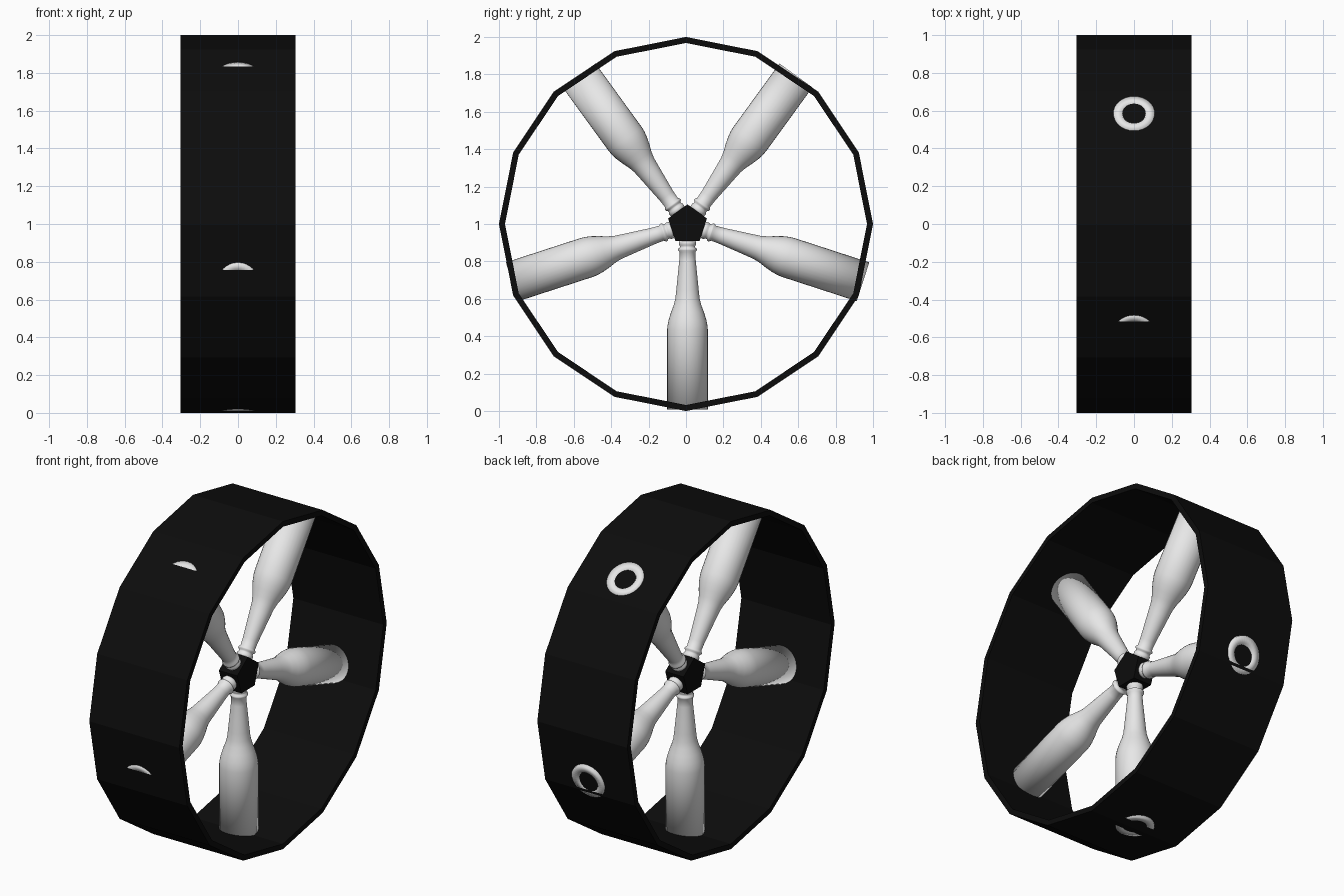
import bpy, bmesh, math
from mathutils import Matrix, Vector

if "Cube" in bpy.data.objects:
    bpy.data.objects.remove(bpy.data.objects["Cube"])

def material(name, v):
    m = bpy.data.materials.new(name)
    m.diffuse_color = (v, v, v, 1)
    m.use_nodes = True
    m.node_tree.nodes["Principled BSDF"].inputs["Base Color"].default_value = m.diffuse_color
    return m

BLACK = material("black", 0.0038)
WHITE = material("pale_grey", 0.8)
HUB = Vector((0, 0.008, 0.996))

def finish(name, bm, mat, smooth=False):
    bmesh.ops.recalc_face_normals(bm, faces=bm.faces)
    for f in bm.faces:
        f.smooth = smooth
    me = bpy.data.meshes.new(name)
    bm.to_mesh(me)
    bm.free()
    me.materials.append(mat)
    ob = bpy.data.objects.new(name, me)
    bpy.context.collection.objects.link(ob)
    return ob

# Rim: 16-sided flat-faced band, width along x
def rim(n=16, r_out=1.0, r_in=0.968, half=0.304):
    bm = bmesh.new()
    section = [(r_out, -half), (r_out, half), (r_in, half), (r_in, -half)]
    loops = []
    for i in range(n):
        a = 2 * math.pi * i / n
        loops.append([bm.verts.new((x, r * math.sin(a), 1 + r * math.cos(a))) for r, x in section])
    for i in range(n):
        a, b = loops[i], loops[(i + 1) % n]
        for j in range(4):
            k = (j + 1) % 4
            bm.faces.new((a[j], a[k], b[k], b[j]))
    finish("wheel_rim", bm, BLACK)

# Hub: five-sided prism, one face per spoke
def hub(r=0.109, half=0.062):
    bm = bmesh.new()
    ends = [[bm.verts.new(HUB + Vector((x, r * math.sin(i * math.tau / 5), r * math.cos(i * math.tau / 5))))
             for i in range(5)] for x in (-half, half)]
    for e in ends:
        bm.faces.new(e)
    for i in range(5):
        j = (i + 1) % 5
        bm.faces.new((ends[0][i], ends[0][j], ends[1][j], ends[1][i]))
    finish("wheel_hub", bm, BLACK)

# Bottle profile: (radius, distance from hub), mouth to hollowed base
PROFILE = [(0.0, 0.085), (0.042, 0.085), (0.046, 0.094), (0.046, 0.106), (0.041, 0.113),
           (0.041, 0.122), (0.050, 0.128), (0.050, 0.137), (0.042, 0.146), (0.044, 0.19),
           (0.052, 0.27), (0.060, 0.35), (0.065, 0.395), (0.074, 0.43), (0.089, 0.47),
           (0.101, 0.51), (0.107, 0.54), (0.109, 0.565), (0.109, 0.9866), (0.066, 0.9866),
           (0.055, 0.968), (0.03, 0.955), (0.0, 0.95)]

# Bottle spokes: fully smooth lathed bodies, mouths at the hub
def bottle(k, steps=32):
    bm = bmesh.new()
    vs = [bm.verts.new((r, 0, -t)) for r, t in PROFILE]
    es = [bm.edges.new(p) for p in zip(vs, vs[1:])]
    bmesh.ops.spin(bm, geom=vs + es, cent=(0, 0, 0), axis=(0, 0, 1),
                   angle=math.tau, steps=steps, use_duplicate=False)
    bmesh.ops.remove_doubles(bm, verts=bm.verts, dist=1e-5)
    bmesh.ops.transform(bm, verts=bm.verts,
                        matrix=Matrix.Translation(HUB) @ Matrix.Rotation(k * math.tau / 5, 4, 'X'))
    finish(f"bottle_spoke_{k + 1}", bm, WHITE, smooth=True)

rim()
hub()
for k in range(5):
    bottle(k)
